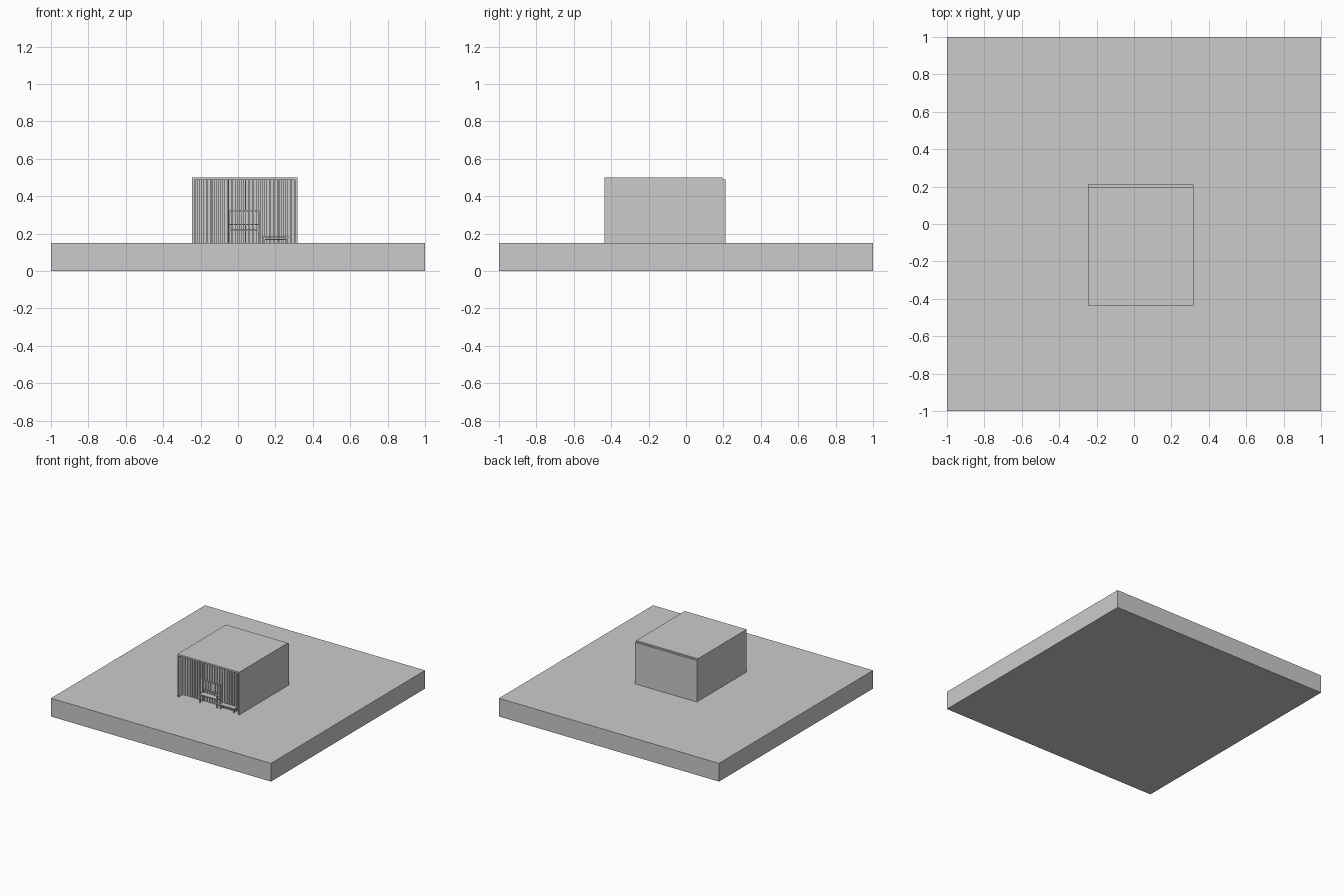
import bpy
import bmesh
from mathutils import Matrix, Vector

if "Cube" in bpy.data.objects:
    bpy.data.objects.remove(bpy.data.objects["Cube"])


def boxes(name, specs):
    """One object from boxes given as (x0, x1, y0, y1, z0, z1)."""
    bm = bmesh.new()
    for x0, x1, y0, y1, z0, z1 in specs:
        centre = Vector(((x0 + x1) / 2, (y0 + y1) / 2, (z0 + z1) / 2))
        size = Matrix.Diagonal((x1 - x0, y1 - y0, z1 - z0, 1))
        bmesh.ops.create_cube(bm, size=1, matrix=Matrix.Translation(centre) @ size)
    mesh = bpy.data.meshes.new(name)
    bm.to_mesh(mesh)
    bm.free()
    obj = bpy.data.objects.new(name, mesh)
    bpy.context.collection.objects.link(obj)
    return obj


X0, X1 = -0.245, 0.317      # outer sides of the pavilion
Y0, Y1 = -0.437, 0.21       # front and back
G, TOP = 0.15, 0.50         # deck level and roof top
T = 0.012                   # panel thickness

# Ground slab
boxes("ground_slab", [(-1, 1, -1, 1, 0, G)])

# Shell: side walls, set-back rear panel with a lower top edge, roof
boxes("side_walls", [(x, x + T, Y0, 0.19, G, 0.487) for x in (X0, X1 - T)])
boxes("rear_panel", [(X0, X1, 0.188, Y1, G, 0.49)])
boxes("roof", [(X0, X1, Y0, 0.195, 0.487, TOP)])

# Vertical slat screen, recessed behind the front edge
count = 24
inner0, inner1 = X0 + T, X1 - T
step = (inner1 - inner0) / count
boxes("front_slats", [(inner0 + i * step + 0.003, inner0 + (i + 1) * step - 0.003,
                       -0.385, -0.373, G, 0.487) for i in range(count)])

# Slatted lining on the rear wall inside
boxes("rear_slats", [(inner0 + i * 0.03, inner0 + i * 0.03 + 0.018,
                      0.176, 0.188, G, 0.487) for i in range(18)])

# Bench with slatted back
bx0, bx1 = -0.05, 0.115
bench = [(x, x + 0.008, y, y + 0.008, G, z)
         for x in (bx0, bx1 - 0.008) for y, z in ((-0.43, 0.25), (-0.394, 0.325))]
bench += [(bx0, bx1, -0.434, -0.386, 0.213, 0.221),
          (bx0, bx1, -0.394, -0.386, 0.245, 0.252),
          (bx0, bx1, -0.394, -0.386, 0.318, 0.326)]
bench += [(bx0 + 0.022 + i * 0.022, bx0 + 0.030 + i * 0.022, -0.393, -0.388, 0.25, 0.32)
          for i in range(6)]
boxes("bench", bench)

# Low table
table = [(0.132, 0.27, -0.432, -0.39, 0.177, 0.185)]
table += [(x, x + 0.008, y, y + 0.008, G, 0.178)
          for x in (0.136, 0.258) for y in (-0.430, -0.400)]
table += [(0.136, 0.266, y, y + 0.005, 0.165, 0.17) for y in (-0.428, -0.398)]
boxes("low_table", table)
